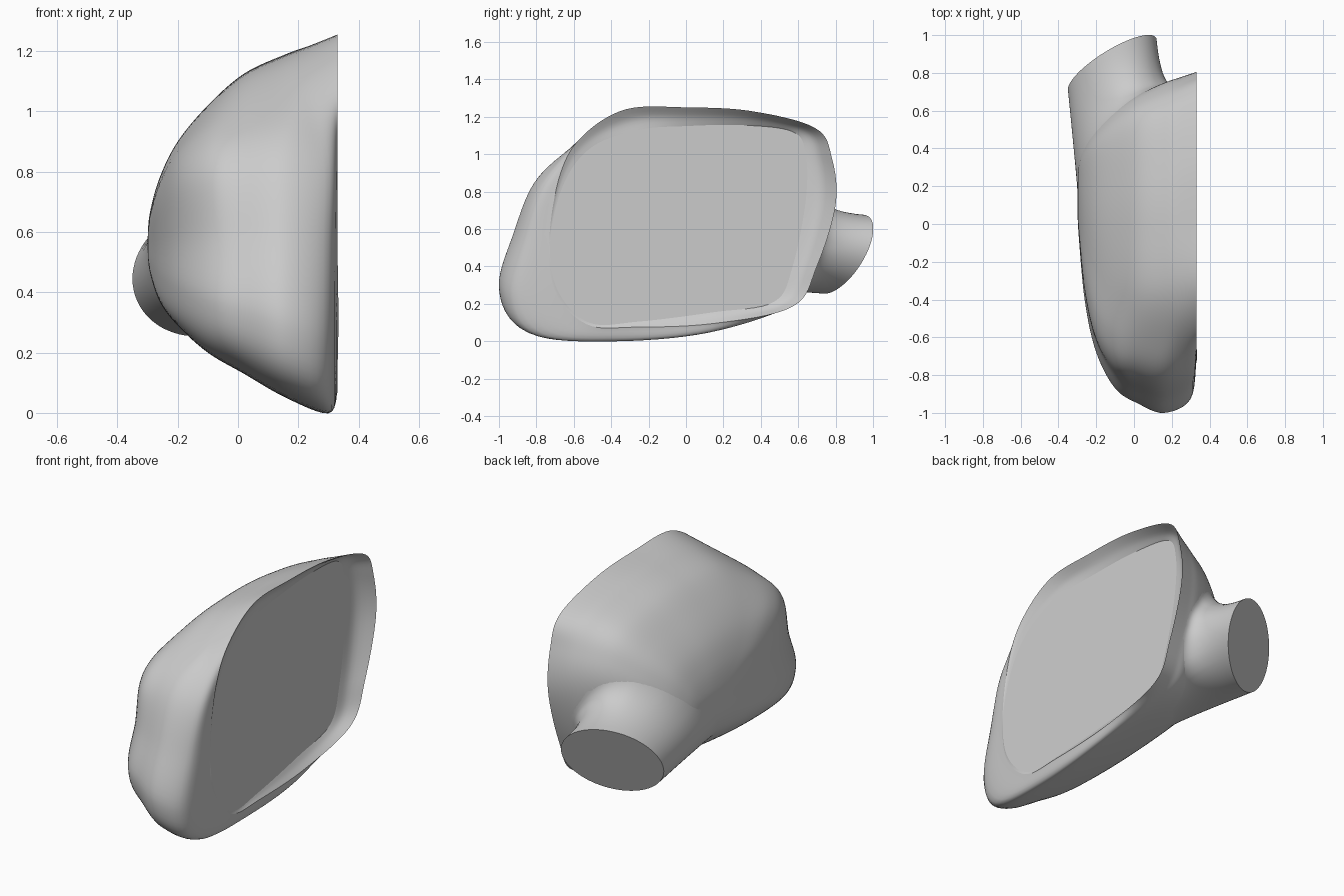
import bpy, bmesh
from math import cos, sin, pi
from mathutils import Vector
from mathutils.bvhtree import BVHTree

cube = bpy.data.objects.get("Cube")
if cube:
    bpy.data.objects.remove(cube)

GREY = (0.6, 0.6, 0.6, 1)
grey = bpy.data.materials.new("plain grey")
grey.use_nodes = True
grey.diffuse_color = GREY
grey.node_tree.nodes["Principled BSDF"].inputs["Base Color"].default_value = GREY


def spline(p, steps, closed):
    """Smooth curve through the points p."""
    n, out = len(p), []
    for i in range(n if closed else n - 1):
        pick = (lambda k: p[k % n]) if closed else (lambda k: p[min(max(k, 0), n - 1)])
        a, b, c, d = (pick(i + k) for k in (-1, 0, 1, 2))
        for s in range(steps):
            t = s / steps
            out.append(b + (c - a) * t / 2 + (a * 2 - b * 5 + c * 4 - d) * t * t / 2
                       + (b * 3 - a - c * 3 + d) * t ** 3 / 2)
    return out if closed else out + [p[-1]]


def smooth_rings(rings, steps):
    """Round each ring, then add in-between rings along the loft."""
    rings = [spline(r, 8, True) for r in rings]
    columns = [spline(list(col), steps, False) for col in zip(*rings)]
    return [list(r) for r in zip(*columns)]


def loft(name, rings, cap_start, cap_end):
    bm = bmesh.new()
    grid = [[bm.verts.new(v) for v in r] for r in rings]
    n = len(grid[0])
    for a, b in zip(grid, grid[1:]):
        for i in range(n):
            j = (i + 1) % n
            bm.faces.new((a[i], a[j], b[j], b[i]))
    if cap_start:
        bm.faces.new(grid[0][::-1])
    if cap_end:
        bm.faces.new(grid[-1])
    bmesh.ops.recalc_face_normals(bm, faces=bm.faces)
    mesh = bpy.data.meshes.new(name)
    bm.to_mesh(mesh)
    bm.free()
    mesh.materials.append(grey)
    obj = bpy.data.objects.new(name, mesh)
    bpy.context.collection.objects.link(obj)
    bpy.ops.object.select_all(action='DESELECT')
    obj.select_set(True)
    bpy.context.view_layer.objects.active = obj
    bpy.ops.object.shade_smooth_by_angle(angle=0.7)
    return obj


# Outlines (y, z), all starting at the middle of the back edge
RIM = [(.8, .73), (.78, .98), (.69, 1.14), (.35, 1.23), (0, 1.25), (-.32, 1.24),
       (-.55, 1.1), (-.67, .9), (-.73, .56), (-.7, .27), (-.53, .09), (-.27, .075),
       (.15, .095), (.57, .185), (.7, .4)]
GLASS = [(.64, .75), (.64, 1), (.57, 1.12), (.3, 1.155), (0, 1.15), (-.25, 1.13),
         (-.5, 1.04), (-.65, .85), (-.725, .55), (-.69, .28), (-.52, .1), (-.25, .105),
         (.15, .155), (.47, .21), (.57, .4)]
SHELL = [(.76, .73), (.73, .95), (.61, 1.1), (.3, 1.17), (0, 1.19), (-.35, 1.16),
         (-.63, 1.01), (-.81, .84), (-.92, .57), (-1, .27), (-.88, .07), (-.45, .03),
         (.1, .08), (.54, .18), (.68, .38)]
FRONT = range(7, 13)    # outline points where the lip is rounded, not flared
SHOULDER = (6, 7)       # upper front corner, fuller towards the outer side


def section(x, y0, y1, z0, z1, puff=0):
    """Shell outline squeezed into the given extents."""
    ring = [Vector((x, y0 + (y + 1) / 1.76 * (y1 - y0), z0 + (z - .03) / 1.16 * (z1 - z0)))
            for y, z in SHELL]
    for i in SHOULDER:
        ring[i] += Vector((0, -puff, puff))
    return ring


rim = [Vector((.33, y, z)) for y, z in RIM]
# The glass leans: flush at the front, sunk at the back
glass = [Vector((.285 - .06 * y - .02 * (z - .6), y, z)) for y, z in GLASS]

# Outer housing: from the rim round to the outer side
full = section(.16, -1, .745, .05, 1.19)
widest = section(.28, -.98, .76, -.02, 1.19)
lip = [r.lerp(w, .8) + Vector((.01, 0, 0)) if i in FRONT else r.lerp(f, .5)
       for i, (r, w, f) in enumerate(zip(rim, widest, full))]
housing = loft("housing", smooth_rings([
    rim, lip, full,
    section(.02, -.95, .68, .13, 1.125, .01),
    section(-.1, -.87, .6, .2, 1.02, .035),
    section(-.2, -.68, .5, .29, .9, .045),
    section(-.26, -.41, .41, .37, .78, .03),
    section(-.293, -.06, .31, .47, .66, .01),
    section(-.3, .1, .14, .55, .57)], 6), False, True)

# Recess wall between rim and glass
middle = [r.lerp(g, .5) + Vector((-.8 * (r - g).length ** 2, 0, 0))
          for r, g in zip(rim, glass)]
loft("recess_wall", smooth_rings([rim, middle, glass], 4), False, False)

# Flat mirror glass
loft("mirror_glass", [spline(glass, 8, True)], True, False)

# Mounting stem: slanted oval end, each side curving into the housing
surface = BVHTree.FromPolygons([v.co for v in housing.data.vertices],
                               [p.vertices for p in housing.data.polygons])
CENTRE = Vector((-.115, .843, .465))
WIDE = Vector((.235, .13, .02))
TALL = Vector((0, .09, .21))
INWARD = Vector((.1, -1, .08)).normalized()
REACH, FLARE, STEPS = .48, .2, 14

columns = []
for i in range(72):
    a = 2 * pi * i / 72
    out = WIDE * cos(a) + TALL * sin(a)
    end = CENTRE + out
    hit = surface.ray_cast(end, INWARD, REACH)[0]
    corner = hit or end + INWARD * REACH
    radial = (out - INWARD * out.dot(INWARD)).normalized()
    spread = FLARE * (1 - .5 * max(cos(a), 0))
    root = surface.find_nearest(corner + radial * spread + INWARD * .08)[0]
    columns.append([end.lerp(corner, t).lerp(corner.lerp(root, t), t)
                    for t in (s / STEPS for s in range(STEPS + 1))])
loft("mounting_stem", list(zip(*columns)), True, False)
